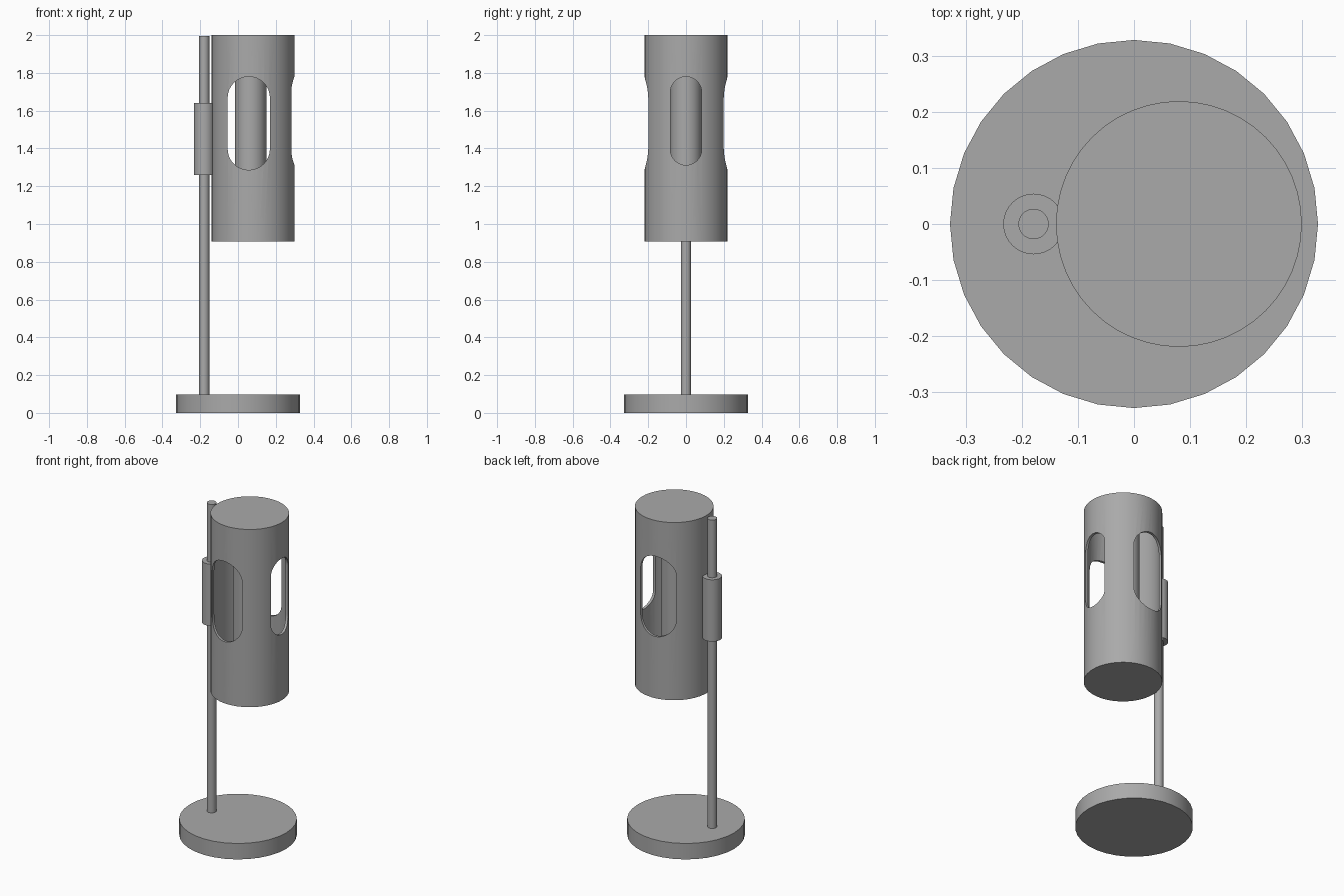
import bpy, bmesh, math
from mathutils import Matrix

cube = bpy.data.objects.get("Cube")
if cube:
    bpy.data.objects.remove(cube, do_unlink=True)

grey = bpy.data.materials.new("lamp grey")
grey.use_nodes = True
colour = (0.4, 0.4, 0.4, 1)
grey.diffuse_color = colour
grey.node_tree.nodes["Principled BSDF"].inputs["Base Color"].default_value = colour


def activate(obj):
    bpy.ops.object.select_all(action='DESELECT')
    obj.select_set(True)
    bpy.context.view_layer.objects.active = obj


def smooth(obj):
    activate(obj)
    bpy.ops.object.shade_smooth_by_angle(angle=math.radians(30))


def cylinder(name, x, radius, bottom, top, sides=32):
    bpy.ops.mesh.primitive_cylinder_add(vertices=sides, radius=radius, depth=top - bottom,
                                        location=(x, 0, (bottom + top) / 2))
    obj = bpy.context.object
    obj.name = name
    obj.data.materials.append(grey)
    return obj


def slot_cutter(name, half_width, bottom, top, length, matrix):
    """Prism with rounded ends, extruded along y and then placed by the matrix."""
    bm = bmesh.new()
    points = []
    steps = 16
    for centre, start in ((top - half_width, 0), (bottom + half_width, math.pi)):
        for i in range(steps + 1):
            a = start + math.pi * i / steps
            points.append((half_width * math.cos(a), -length / 2, centre + half_width * math.sin(a)))
    face = bm.faces.new([bm.verts.new(p) for p in points])
    new = bmesh.ops.extrude_face_region(bm, geom=[face])["geom"]
    bmesh.ops.translate(bm, vec=(0, length, 0), verts=[v for v in new if isinstance(v, bmesh.types.BMVert)])
    bmesh.ops.recalc_face_normals(bm, faces=bm.faces)
    bm.transform(matrix)
    mesh = bpy.data.meshes.new(name)
    bm.to_mesh(mesh)
    bm.free()
    mesh.materials.append(grey)
    obj = bpy.data.objects.new(name, mesh)
    bpy.context.collection.objects.link(obj)
    obj.hide_render = True
    return obj


# Base, rod and the sleeve that holds the shade
smooth(cylinder("base", 0, 0.328, 0, 0.098))
smooth(cylinder("rod", -0.179, 0.027, 0.09, 1.995))
smooth(cylinder("sleeve", -0.179, 0.054, 1.26, 1.64))

# Hollow closed shade
shade_x, shade_r, wall = 0.08, 0.219, 0.015
shade = cylinder("shade", shade_x, shade_r, 0.907, 2.0, 48)
hollow = cylinder("hollow_cutter", shade_x, shade_r - wall, 0.907 + wall, 2.0 - wall, 48)
hollow.hide_render = True

# Windows: one slot through front and back, one on the left side
through = slot_cutter("front_back_cutter", 0.112, 1.286, 1.78, 0.8, Matrix.Translation((0.057, 0, 0)))
side = slot_cutter("side_cutter", 0.083, 1.312, 1.78, 0.3,
                   Matrix.Translation((0.3, 0, 0)) @ Matrix.Rotation(math.pi / 2, 4, 'Z'))

for cutter in (hollow, through, side):
    mod = shade.modifiers.new("cut", 'BOOLEAN')
    mod.operation = 'DIFFERENCE'
    mod.solver = 'EXACT'
    mod.object = cutter
    activate(shade)
    bpy.ops.object.modifier_apply(modifier=mod.name)
    bpy.data.objects.remove(cutter, do_unlink=True)
smooth(shade)

# Tube light inside the shade
smooth(cylinder("tube_light", 0.067, 0.083, 0.92, 1.987))
